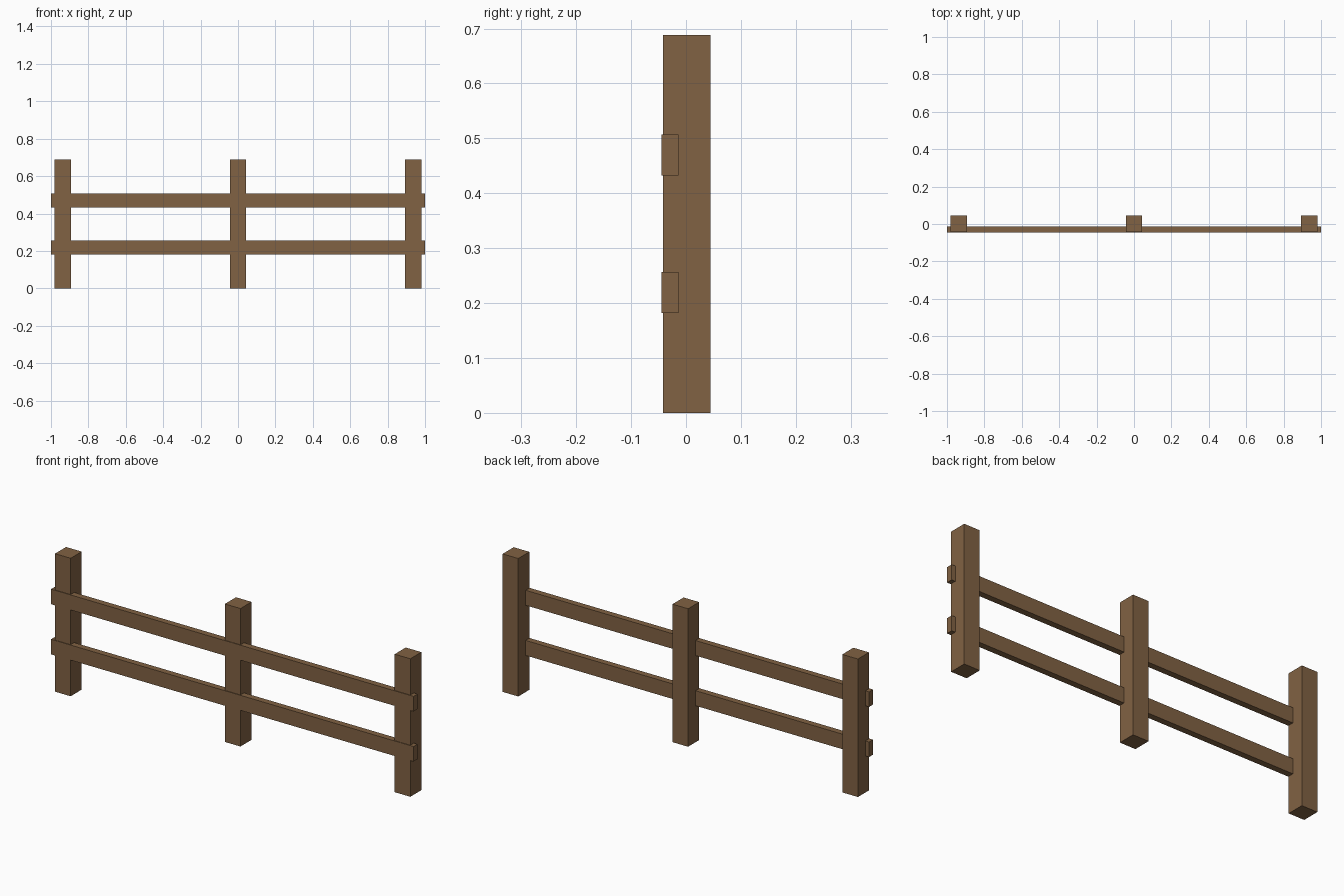
import bpy

if "Cube" in bpy.data.objects:
    bpy.data.objects.remove(bpy.data.objects["Cube"])

wood = bpy.data.materials.new("brown_wood")
wood.diffuse_color = (0.22, 0.122, 0.056, 1.0)
wood.use_nodes = True
wood.node_tree.nodes["Principled BSDF"].inputs["Base Color"].default_value = wood.diffuse_color


def box(name, lo, hi):
    """Axis-aligned box between two corners."""
    center = [(a + b) / 2 for a, b in zip(lo, hi)]
    bpy.ops.mesh.primitive_cube_add(size=1, location=center)
    ob = bpy.context.object
    ob.name = name
    ob.scale = [b - a for a, b in zip(lo, hi)]
    bpy.ops.object.transform_apply(location=False, rotation=False, scale=True)
    ob.data.materials.append(wood)
    return ob


# Three square upright posts
HALF = 0.043
for name, x in (("left_post", -0.937), ("middle_post", 0.0), ("right_post", 0.937)):
    box(name, (x - HALF, -0.042, 0.0), (x + HALF, 0.045, 0.688))

# Two long rails let into the front of the posts, standing slightly proud
for name, z in (("lower_rail", 0.182), ("upper_rail", 0.432)):
    box(name, (-1.0, -0.045, z), (1.0, -0.014, z + 0.075))
